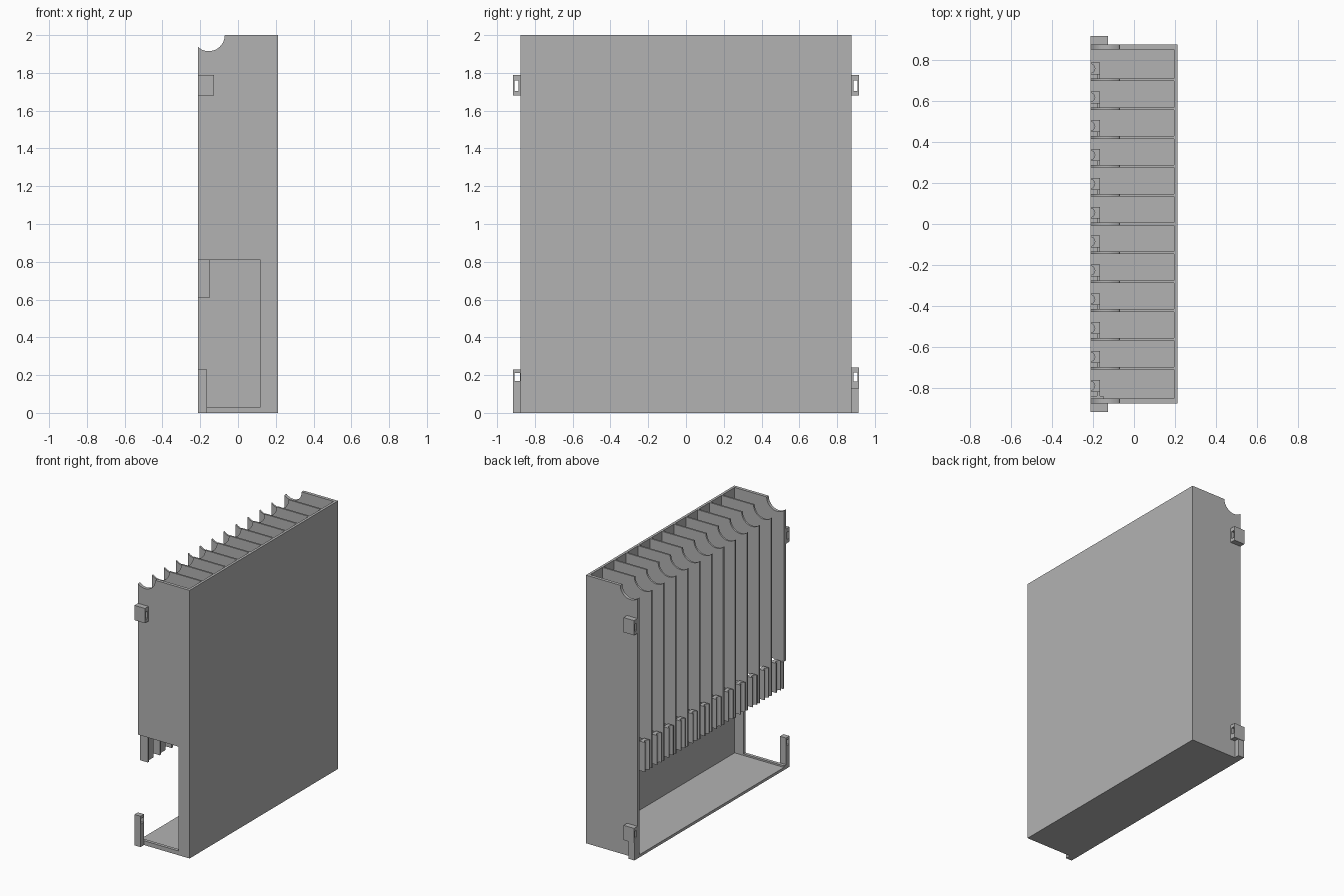
import bpy
import bmesh
import math

cube = bpy.data.objects.get("Cube")
if cube:
    bpy.data.objects.remove(cube, do_unlink=True)

grey = bpy.data.materials.new("plain_grey")
grey.use_nodes = True
grey.diffuse_color = (0.45, 0.45, 0.45, 1)
grey.node_tree.nodes["Principled BSDF"].inputs["Base Color"].default_value = (0.45, 0.45, 0.45, 1)

X0, X1 = -0.213, 0.213       # open side, closed side
Y = 0.875                    # half length
TOP, LOW = 2.0, 0.81         # rack top, underside of the dividers
WALL, THIN = 0.024, 0.013
SLOTS = 12
PITCH = 0.1406
PLATE_X = 0.194


def prism(name, points, start, end, axis):
    """Extrude a flat outline along an axis: 'y' takes (x, z), 'z' takes (x, y), 'x' takes (y, z)."""
    place = {"x": lambda a, b, c: (c, a, b),
             "y": lambda a, b, c: (a, c, b),
             "z": lambda a, b, c: (a, b, c)}[axis]
    bm = bmesh.new()
    face = bm.faces.new([bm.verts.new(place(a, b, start)) for a, b in points])
    out = bmesh.ops.extrude_face_region(bm, geom=[face])
    shift = place(0, 0, end - start)
    bmesh.ops.translate(bm, vec=shift, verts=[v for v in out["geom"] if isinstance(v, bmesh.types.BMVert)])
    bmesh.ops.recalc_face_normals(bm, faces=bm.faces)
    mesh = bpy.data.meshes.new(name)
    bm.to_mesh(mesh)
    bm.free()
    mesh.materials.append(grey)
    obj = bpy.data.objects.new(name, mesh)
    bpy.context.collection.objects.link(obj)
    return obj


def box(name, x, y, z):
    return prism(name, [(x[0], y[0]), (x[1], y[0]), (x[1], y[1]), (x[0], y[1])], z[0], z[1], "z")


def arc(cx, cy, r, a0, a1, n):
    return [(cx + r * math.cos(a0 + (a1 - a0) * i / n),
             cy + r * math.sin(a0 + (a1 - a0) * i / n)) for i in range(n + 1)]


# Finger notch at the top corner, running from the open edge to the top edge
NX, NR = -0.155, 0.085
notch = arc(NX, TOP, NR, -math.pi + math.acos((NX - X0) / NR), 0, 20)

# Closed side and floor
box("side_plate", (PLATE_X, X1), (-Y, Y), (0, TOP))
box("floor", (X0, PLATE_X), (-Y, Y), (0, 0.02))

# End walls: the rear one is full, the front one has a large cut-out
prism("rear_wall", [(X0, 0.02)] + notch + [(PLATE_X, TOP), (PLATE_X, 0.02)], Y - WALL, Y, "y")
prism("front_wall", [(X0, LOW)] + notch + [(PLATE_X, TOP), (PLATE_X, 0.02), (0.12, 0.02), (0.12, LOW)],
      -Y, -Y + WALL, "y")
box("front_lip", (X0, 0.12), (-Y, -Y + WALL), (0.02, 0.032))

# Dividers between the slots
for i in range(1, SLOTS):
    y = (i - SLOTS / 2) * PITCH
    prism("divider", [(X0, LOW)] + notch + [(PLATE_X, TOP), (PLATE_X, LOW)],
          y - THIN / 2, y + THIN / 2, "y")

# Stop at the foot of each slot: a hanging tab and a grooved block joined by a bridge
for i in range(SLOTS):
    y = (i - SLOTS / 2) * PITCH
    box("slot_tab", (X0, -0.149), (y - THIN / 2, y + THIN / 2), (0.61, LOW))
    a, b = y + 0.026, y + 0.084
    groove = arc(X0, (a + b) / 2, 0.022, -math.pi / 2, math.pi / 2, 10)
    prism("slot_stop", [(X0, a)] + groove + [(X0, b), (-0.165, b), (-0.165, a)], 0.61, 0.83, "z")
    box("slot_bridge", (-0.18, -0.165), (y, a), (0.61, LOW))


def loop_clip(name, side, x_end, z0, z1, h0, h1, inner):
    """Mounting clip with a rectangular eye running along x, made of four bars."""
    def y_pair(a, b):
        return tuple(sorted((side * a, side * b)))
    x = (X0, x_end)
    outer = Y + 0.041
    box(name + "_bottom", x, y_pair(Y, outer), (z0, h0))
    box(name + "_top", x, y_pair(Y, outer), (h1, z1))
    box(name + "_outer", x, y_pair(outer - 0.008, outer), (h0, h1))
    if inner > 0:
        box(name + "_inner", x, y_pair(Y, Y + inner), (h0, h1))


# Mounting clips on both ends
for side, end in ((-1, "front"), (1, "rear")):
    loop_clip(end + "_upper_clip", side, -0.126, 1.68, 1.79, 1.705, 1.76, 0.011)
loop_clip("rear_lower_clip", 1, -0.126, 0.13, 0.24, 0.165, 0.215, 0.011)
box("rear_clip_post", (X0, -0.163), (Y, Y + 0.038), (0, 0.13))
loop_clip("front_lower_clip", -1, -0.163, 0, 0.23, 0.17, 0.212, 0.003)
